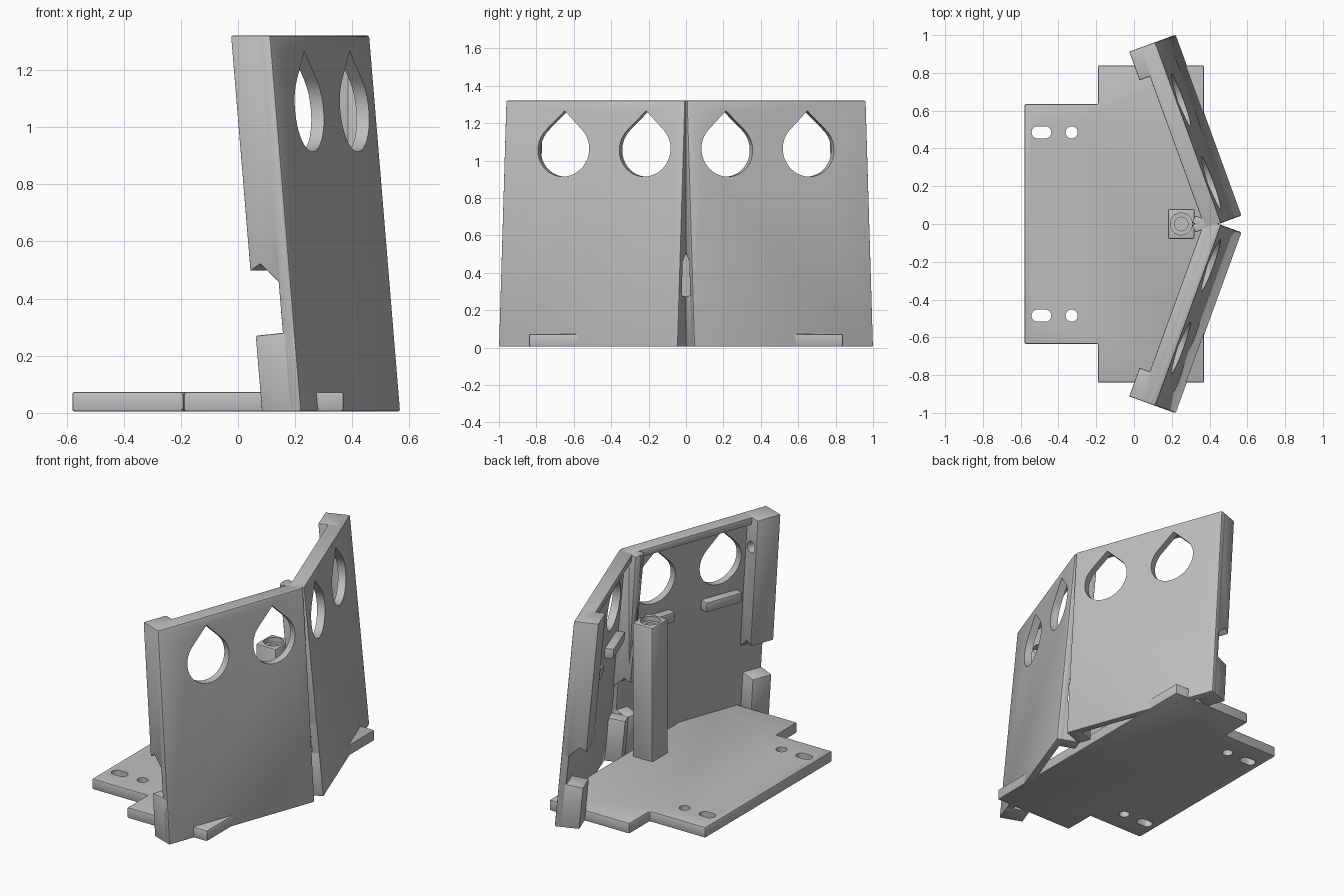
import bpy, bmesh, math
from mathutils import Vector

if "Cube" in bpy.data.objects:
    bpy.data.objects.remove(bpy.data.objects["Cube"])

grey = bpy.data.materials.new("plain_grey")
grey.diffuse_color = (0.52, 0.52, 0.52, 1)
grey.use_nodes = True
grey.node_tree.nodes["Principled BSDF"].inputs["Base Color"].default_value = grey.diffuse_color

A = math.radians(20)      # each panel is swept back by this angle
LEAN = math.tan(math.radians(5))
D0 = 0.551                # distance of the outer face from the origin at z = 0
S0, S1 = -0.153, 0.866    # panel ends along its width
H = 1.32
THIN, DEEP = 0.047, 0.148


def panel_space(side):
    """Map (along width, depth inward, height) to the leaning panel."""
    def f(s, d, z):
        o = D0 - d - LEAN * z
        return Vector((math.cos(A) * o - math.sin(A) * s,
                       side * (math.sin(A) * o + math.cos(A) * s), z))
    return f


def world(x, y, z):
    return Vector((x, y, z))


def prism(name, pts, place, bevel=0.0):
    """pts: list of (start, end) coordinate triples, one pair per outline corner."""
    bm = bmesh.new()
    lo = [bm.verts.new(place(*a)) for a, b in pts]
    hi = [bm.verts.new(place(*b)) for a, b in pts]
    n = len(pts)
    bm.faces.new(lo)
    bm.faces.new(hi)
    for i in range(n):
        j = (i + 1) % n
        bm.faces.new((lo[i], lo[j], hi[j], hi[i]))
    bmesh.ops.recalc_face_normals(bm, faces=bm.faces)
    if bevel:
        bmesh.ops.bevel(bm, geom=list(bm.edges), offset=bevel, segments=2,
                        profile=0.5, affect='EDGES', clamp_overlap=True)
    me = bpy.data.meshes.new(name)
    bm.to_mesh(me)
    bm.free()
    me.materials.append(grey)
    ob = bpy.data.objects.new(name, me)
    bpy.context.collection.objects.link(ob)
    return ob


def box(name, a, b, place=world, bevel=0.008):
    outline = [(a[0], a[1]), (b[0], a[1]), (b[0], b[1]), (a[0], b[1])]
    return prism(name, [((p, q, a[2]), (p, q, b[2])) for p, q in outline], place, bevel)


def along_z(outline, z0, z1):
    return [((p, q, z0), (p, q, z1)) for p, q in outline]


def oval(cx, cy, r, half=0.0, n=32):
    """Circle, or a slot when half > 0."""
    out = []
    for i in range(n):
        t = 2 * math.pi * (i + 0.5) / n
        out.append((cx + r * math.cos(t) + math.copysign(half, math.cos(t)),
                    cy + r * math.sin(t)))
    return out


def cut(ob, cutters):
    for c in cutters:
        c.hide_render = True
        m = ob.modifiers.new("cut", 'BOOLEAN')
        m.operation = 'DIFFERENCE'
        m.solver = 'EXACT'
        m.object = c
        bpy.context.view_layer.objects.active = ob
        bpy.ops.object.modifier_apply(modifier=m.name)
        bpy.data.objects.remove(c)


# Base plate with mounting holes and slots
half = [(-0.58, 0.635), (-0.19, 0.635), (-0.19, 0.84), (0.37, 0.84)]
outline = half + [(x, -y) for x, y in reversed(half)]
base = prism("base_plate", along_z(outline, 0.005, 0.073), world, 0.008)
cut(base, [prism("hole", along_z(oval(x, y, 0.032, h), -0.1, 0.2), world)
           for y in (-0.485, 0.485) for x, h in ((-0.49, 0.02), (-0.33, 0.0))])

# Central post with a stepped socket in its top
post = box("post", (0.18, -0.08, 0.05), (0.32, 0.08, 0.92), bevel=0.01)
cut(post, [prism("socket", along_z(oval(0.25, 0, r), z, 1.1), world)
           for r, z in ((0.058, 0.89), (0.036, 0.78))])

# Teardrop window outline: circle topped with a 45 degree point
R, ZC = 0.146, 1.06
drop = [(0, R * math.sqrt(2))]
for i in range(33):
    t = math.radians(135 + 270 * i / 32)
    drop.append((R * math.cos(t), R * math.sin(t)))

# Side rail profile (depth, height): upper block, hooked notch
upper = [(0.02, H), (DEEP, H), (DEEP, 0.495), (0.108, 0.52), (THIN, 0.46), (0.02, 0.46)]
foot = [(0.02, 0.0), (DEEP, 0.0), (DEEP, 0.27), (THIN, 0.28), (0.02, 0.28)]

for side, tag in ((1, "left"), (-1, "right")):
    f = panel_space(side)

    # Thin panel with two teardrop windows
    panel = box(tag + "_panel", (S0, 0, 0.005), (S1, THIN, H), f)
    cut(panel, [prism("window", [((c + a, -0.1, ZC + b), (c + a, 0.3, ZC + b))
                                 for a, b in drop], f) for c in (0.067, 0.53)])

    # Thick top rim
    box(tag + "_top_rim", (S0, 0.01, 1.272), (S1 - 0.02, 0.09, H), f, 0.006)

    # Outer and inner rails, each with an upper part and a foot
    for part, prof, s0, s1 in (("outer_rail", upper, 0.705, S1),
                               ("outer_foot", foot, 0.735, S1),
                               ("inner_rail", upper, S0, -0.11),
                               ("inner_foot", foot, S0, -0.07)):
        prof = [(0.002 if d == 0.02 else d, max(z, 0.005)) for d, z in prof]
        rail = prism(tag + "_" + part, [((s0, d, z), (s1, d, z)) for d, z in prof], f, 0.006)
        if part == "outer_rail":
            # Screw socket in the inward side of the rail
            cut(rail, [prism("screw_socket", [((0.6, d, z), (0.77, d, z))
                                              for d, z in oval(0.098, 1.13, 0.036)], f)])

    # Ledges beneath the windows
    for i, (s0, s1) in enumerate(((-0.06, 0.19), (0.41, 0.66))):
        box(f"{tag}_ledge_{i + 1}", (s0, 0.03, 0.78), (s1, 0.1, 0.845), f, 0.006)

# Smooth shading on rounded parts, sharp corners kept
bpy.ops.object.select_all(action='DESELECT')
for ob in bpy.context.scene.objects:
    ob.select_set(True)
    bpy.context.view_layer.objects.active = ob
bpy.ops.object.shade_smooth_by_angle(angle=math.radians(30))
